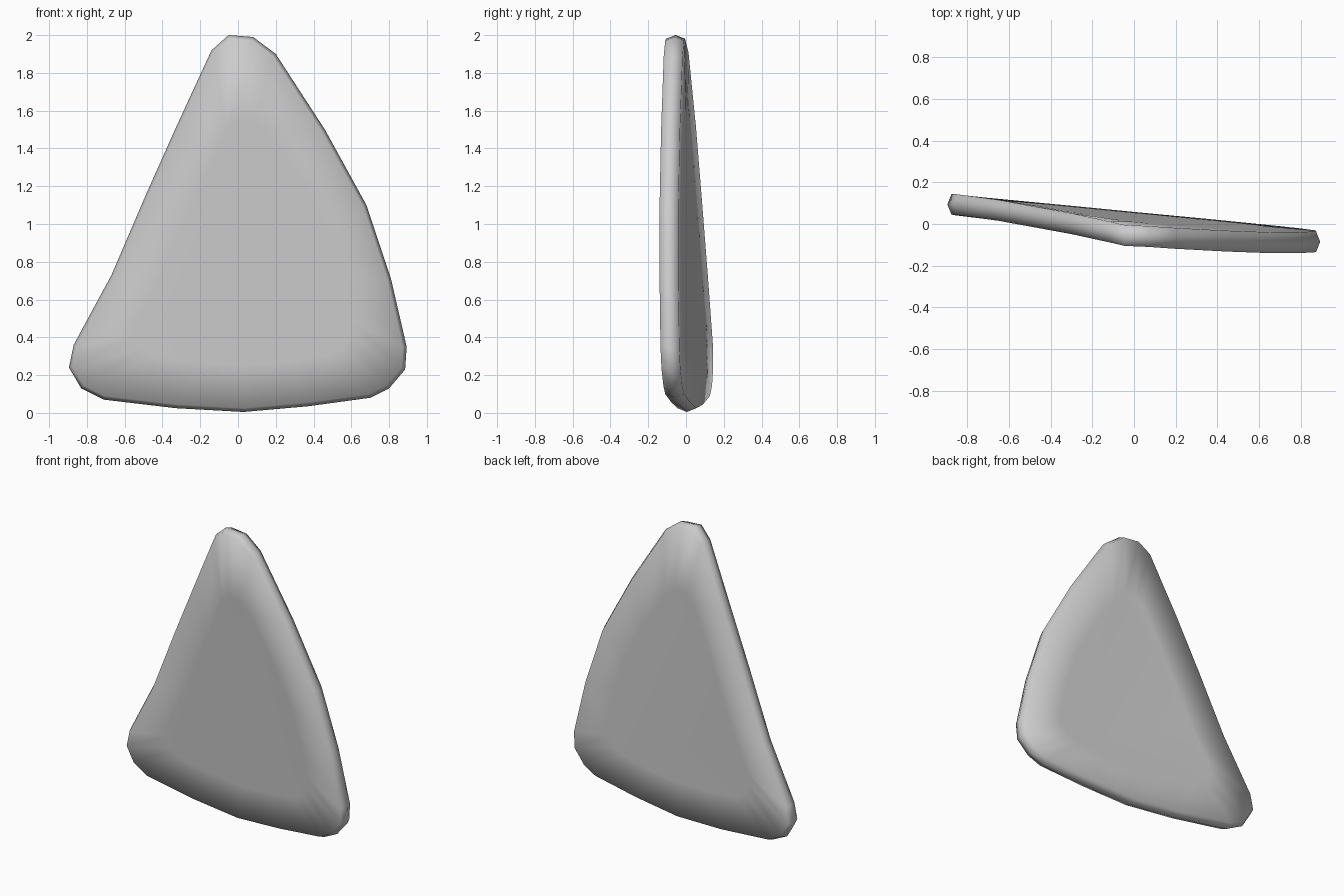
import bpy, bmesh
from mathutils import Vector

if "Cube" in bpy.data.objects:
    bpy.data.objects.remove(bpy.data.objects["Cube"])

# Rim crest, clockwise from the top: x, mid-thickness y, z
RIM = [
    (-.05, -.055, 2), (.08, -.06, 1.99), (.20, -.068, 1.90), (.46, -.082, 1.50),
    (.68, -.09, 1.10), (.81, -.09, .71), (.893, -.085, .35), (.885, -.08, .23),
    (.80, -.07, .13), (.70, -.06, .08), (.37, -.027, .035), (.03, .005, .005),
    (-.33, .040, .025), (-.71, .076, .07), (-.83, .088, .13), (-.895, .094, .24),
    (-.87, .093, .36), (-.67, .066, .73), (-.49, .033, 1.15), (-.32, .002, 1.53),
    (-.14, -.037, 1.92),
]
HALF = .05      # half thickness
INSET = .02     # how far the crest stands out past the faces
CENTRE = Vector((.08, 0, .72))
crest = [Vector(p) for p in RIM]
n = len(crest)


def face_edge(side):
    """Rim of the front (-1) or back (+1) face, slightly inside the crest."""
    ring = []
    for i, p in enumerate(crest):
        t = crest[(i + 1) % n] - crest[i - 1]
        inward = Vector((-t.z, 0, t.x)).normalized()
        if inward.dot(CENTRE - p) < 0:
            inward.negate()
        ring.append(p + inward * INSET + Vector((0, side * HALF, 0)))
    return ring


def flat_centre(side):
    """Outline of the flat triangular middle of a face."""
    ring = []
    for p in crest:
        q = CENTRE + (p - CENTRE) * .65
        q.y = .013 - .034 * q.z - .1 * q.x + side * HALF
        ring.append(q)
    return ring


# Thin leaning plate: front centre, front edge, crest, back edge, back centre
bm = bmesh.new()
rings = [[bm.verts.new(p) for p in ring] for ring in
         (flat_centre(-1), face_edge(-1), crest, face_edge(1), flat_centre(1))]
for a, b in zip(rings, rings[1:]):
    for i in range(n):
        j = (i + 1) % n
        bm.faces.new((a[i], a[j], b[j], b[i]))
bm.faces.new(rings[0])
bm.faces.new(rings[-1])
bmesh.ops.recalc_face_normals(bm, faces=bm.faces)
for f in bm.faces:
    f.smooth = True
mesh = bpy.data.meshes.new("curved_plate")
bm.to_mesh(mesh)
bm.free()
plate = bpy.data.objects.new("curved_plate", mesh)
bpy.context.collection.objects.link(plate)
